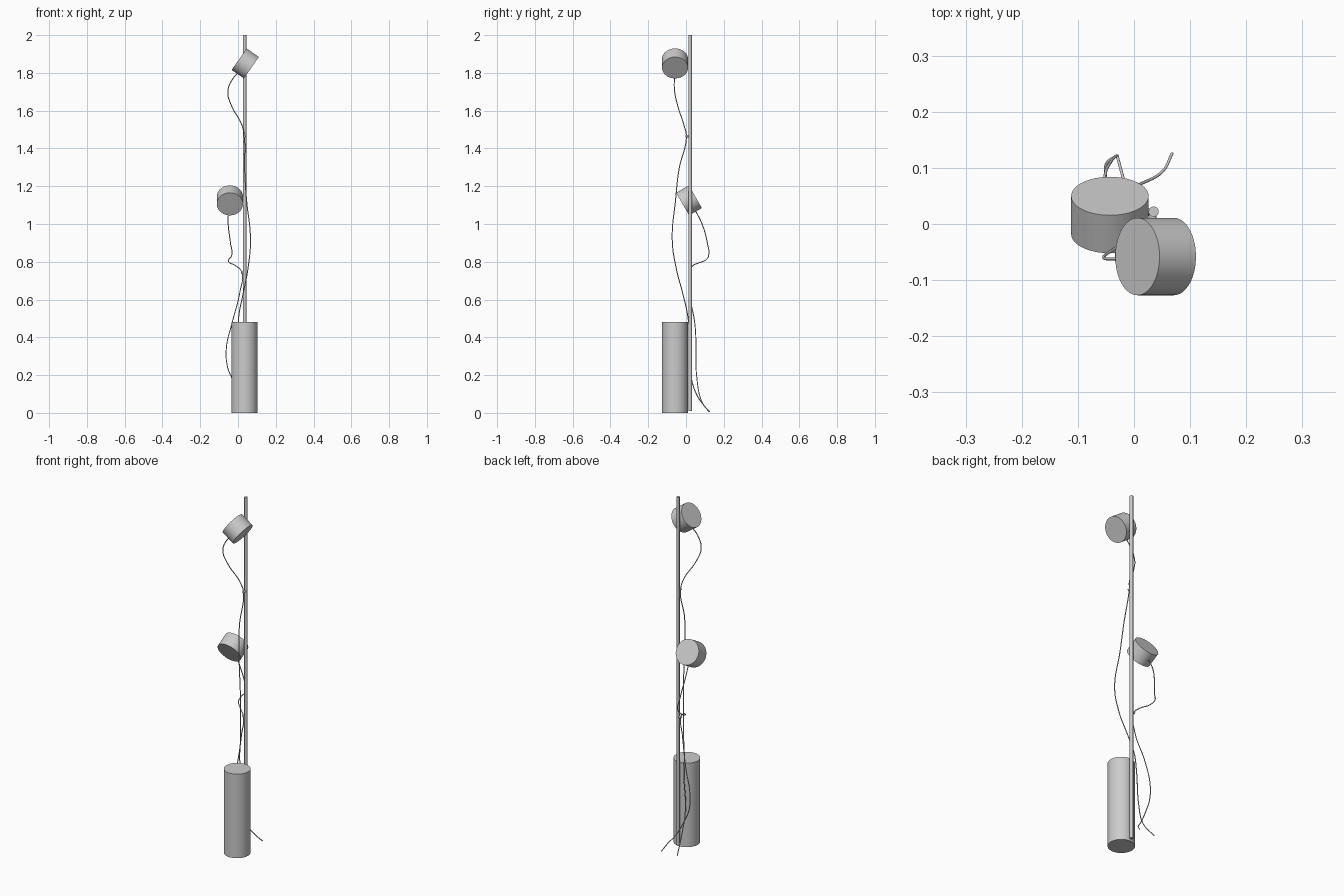
import bpy
from mathutils import Vector


def cylinder(name, center, axis, radius, depth, sides=64):
    bpy.ops.mesh.primitive_cylinder_add(vertices=sides, radius=radius, depth=depth, location=center)
    ob = bpy.context.object
    ob.name = name
    ob.rotation_euler = Vector(axis).to_track_quat('Z', 'Y').to_euler()
    bpy.ops.object.shade_smooth_by_angle()
    return ob


def cable(name, points, radius=0.0026):
    # Smooth tube through a few hand-placed points
    cu = bpy.data.curves.new(name, 'CURVE')
    cu.dimensions = '3D'
    cu.bevel_depth = radius
    cu.bevel_resolution = 2
    cu.resolution_u = 10
    cu.use_fill_caps = True
    sp = cu.splines.new('BEZIER')
    sp.bezier_points.add(len(points) - 1)
    for bp, co in zip(sp.bezier_points, points):
        bp.co = co
        bp.handle_left_type = bp.handle_right_type = 'AUTO'
    ob = bpy.data.objects.new(name, cu)
    bpy.context.collection.objects.link(ob)
    return ob


# Weighted base and pole behind it
cylinder("base", (0.035, -0.058, 0.24), (0, 0, 1), 0.069, 0.48)
cylinder("pole", (0.035, 0.022, 1.005), (0, 0, 1), 0.009, 1.99, 32)

# Two tilted drum heads, tangent to the pole
cylinder("upper_lamp_head", (0.0385, -0.058, 1.85), (0.82, 0, -0.572), 0.069, 0.079)
cylinder("lower_lamp_head", (-0.043, 0.016, 1.125), (0, -0.868, -0.497), 0.069, 0.078)

# Cable from the upper head to the floor
cable("upper_cable", [
    (0.012, -0.06, 1.81), (-0.03, -0.062, 1.765), (-0.054, -0.06, 1.70),
    (-0.036, -0.045, 1.63), (0.022, -0.01, 1.52), (0.033, 0.002, 1.465),
    (0.035, -0.037, 1.29), (0.045, -0.055, 1.13), (0.066, -0.073, 0.92),
    (0.055, -0.055, 0.78), (0.025, -0.014, 0.62), (0.005, 0.008, 0.52),
    (0.0, 0.019, 0.42), (-0.012, 0.023, 0.22), (-0.013, 0.055, 0.10),
    (-0.03, 0.122, 0.005)])

# Cable from the lower head, looping back to the pole and down
cable("lower_cable", [
    (-0.05, 0.045, 1.08), (-0.052, 0.085, 1.0), (-0.04, 0.113, 0.90),
    (-0.033, 0.12, 0.835), (-0.05, 0.105, 0.81), (-0.045, 0.07, 0.795),
    (-0.01, 0.035, 0.778), (0.02, 0.02, 0.745), (0.01, 0.018, 0.64),
    (-0.033, 0.047, 0.47), (-0.061, 0.053, 0.35), (-0.057, 0.053, 0.25),
    (-0.035, 0.057, 0.19), (0.015, 0.073, 0.09), (0.052, 0.095, 0.04),
    (0.068, 0.126, 0.005)])

# Small clips holding the cables to the pole
cylinder("upper_cable_clip", (0.034, 0.007, 1.465), (0, 1, 0), 0.006, 0.018, 16)
cylinder("lower_cable_clip", (0.022, 0.022, 0.745), (1, 0, 0), 0.006, 0.014, 16)
